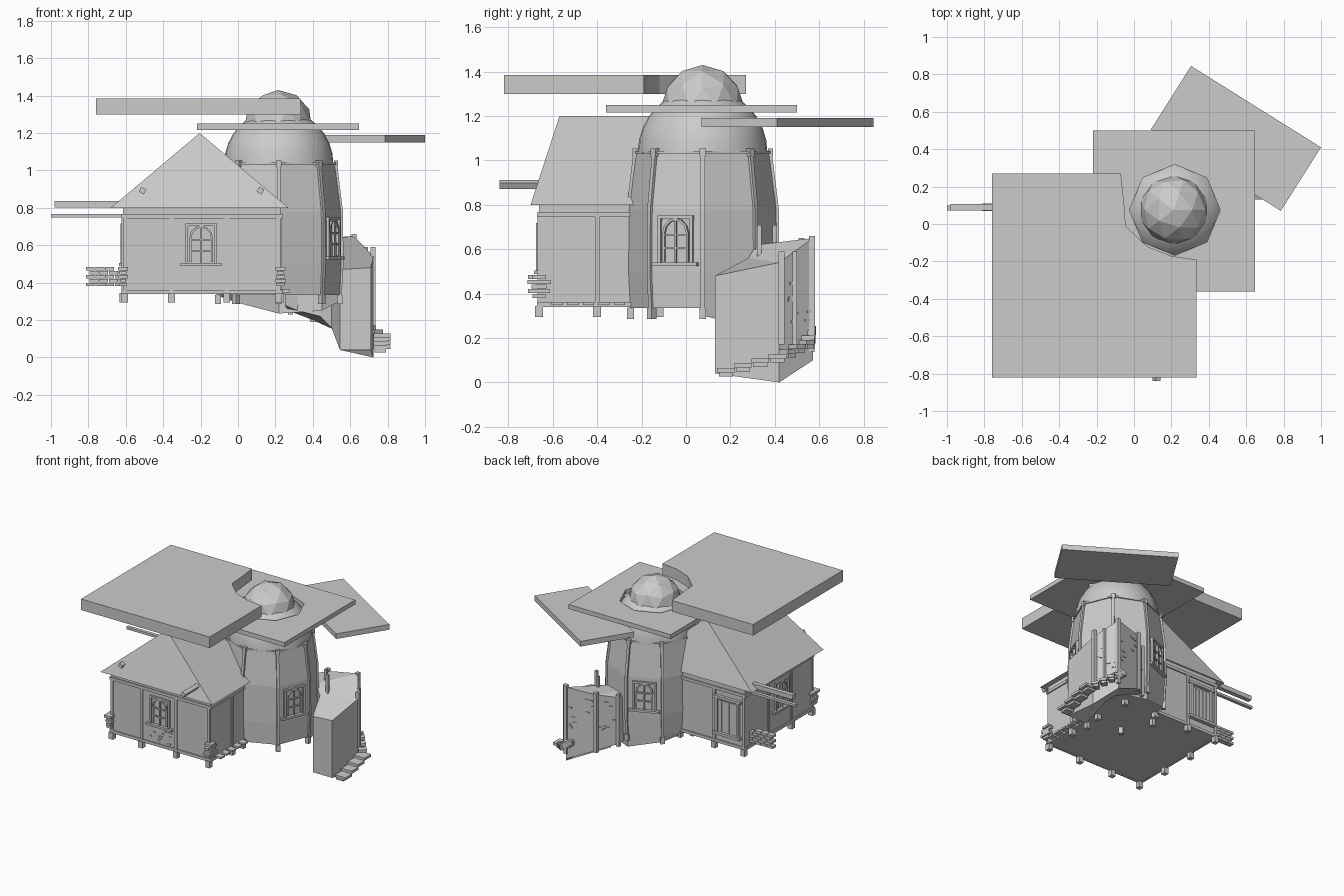
import bpy, bmesh, math, random
from mathutils import Vector, Matrix

if "Cube" in bpy.data.objects:
    bpy.data.objects.remove(bpy.data.objects["Cube"])

random.seed(4)
TX, TY = 0.218, 0.075          # tower axis


def finish(name, bm):
    bmesh.ops.recalc_face_normals(bm, faces=bm.faces)
    me = bpy.data.meshes.new(name)
    bm.to_mesh(me)
    bm.free()
    ob = bpy.data.objects.new(name, me)
    bpy.context.collection.objects.link(ob)
    return ob


def add_box(bm, c, s, rot=0.0, tilt=0.0):
    m = (Matrix.Translation(Vector(c)) @ Matrix.Rotation(rot, 4, 'Z')
         @ Matrix.Rotation(tilt, 4, 'Y') @ Matrix.Diagonal((*s, 1)))
    bmesh.ops.create_cube(bm, size=1, matrix=m)


def boxes(name, items):
    bm = bmesh.new()
    for it in items:
        add_box(bm, *it)
    return finish(name, bm)


def add_loft(bm, rings):
    vs = [[bm.verts.new(p) for p in r] for r in rings]
    n = len(rings[0])
    for a, b in zip(vs, vs[1:]):
        for i in range(n):
            j = (i + 1) % n
            bm.faces.new((a[i], a[j], b[j], b[i]))
    bm.faces.new(vs[0])
    bm.faces.new(vs[-1])


def loft(name, rings):
    bm = bmesh.new()
    add_loft(bm, rings)
    return finish(name, bm)


def slab(name, pts, z0, z1):
    return loft(name, [[(x, y, z) for x, y in pts] for z in (z0, z1)])


def octagon(r, z):
    return [(TX + r * math.cos(k * math.pi / 4), TY + r * math.sin(k * math.pi / 4), z)
            for k in range(8)]


# Three stacked flat slabs
slab("upper_slab", [(-.76, -.82), (.333, -.82), (.333, -.19), (.2, -.172), (.07, -.12),
                    (-.045, -.01), (-.05, .08), (-.07, .27), (-.76, .27)], 1.30, 1.385)
slab("lower_slab", [(.305, .845), (1.0, .41), (.785, .07), (.09, .505)], 1.15, 1.19)
bm = bmesh.new()
sq = [(.647, .075), (.647, .5), (TX, .5), (-.22, .5), (-.22, .075), (-.22, -.36), (TX, -.36), (.647, -.36)]
lay = [[bm.verts.new(p) for p in ring] for ring in (
    [(x, y, 1.25) for x, y in sq], octagon(.243, 1.25),
    octagon(.243, 1.216), [(x, y, 1.216) for x, y in sq])]
for k in range(4):
    a, b = lay[k], lay[(k + 1) % 4]
    for i in range(8):
        j = (i + 1) % 8
        bm.faces.new((a[i], a[j], b[j], b[i]))
finish("middle_slab", bm)

# Octagonal tower and rim
PROFILE = [(.335, .33), (.50, .338), (.78, .335), (1.03, .303)]
loft("tower", [octagon(r, z) for z, r in PROFILE])
loft("tower_rim", [octagon(.312, 1.03), octagon(.312, 1.042)])

# Back walls of the tower hang lower than the front
bm = bmesh.new()
top = [bm.verts.new(p) for p in octagon(.33, .335)[:5]]
low = [bm.verts.new((*p[:2], z)) for p, z in zip(octagon(.325, 0)[:5], (.30, .25, .235, .295, .33))]
for i in range(4):
    bm.faces.new((top[i], top[i + 1], low[i + 1], low[i]))
finish("tower_skirt", bm)

# Corner posts follow the tower taper
bm = bmesh.new()
for k in range(8):
    a = k * math.pi / 4
    u, t = Vector((math.cos(a), math.sin(a), 0)), Vector((-math.sin(a), math.cos(a), 0))
    rings = []
    for z, r in [(.285, .325), (.5, .338), (.78, .335), (1.045, .303)]:
        c = Vector((TX, TY, z)) + u * r
        rings.append([c + u * p * .008 + t * q * .010 for p, q in ((-1, -1), (1, -1), (1, 1), (-1, 1))])
    add_loft(bm, rings)
    add_box(bm, Vector((TX, TY, .31)) + u * .325, (.03, .03, .05), a)
    add_box(bm, Vector((TX, TY, 1.035)) + u * .305, (.022, .03, .035), a)
finish("tower_posts", bm)

# Smooth dome with a faceted ball on top
bpy.ops.mesh.primitive_uv_sphere_add(segments=32, ring_count=16, radius=.292, location=(TX, TY, 1.035))
dome = bpy.context.object
dome.name = "dome"
bm = bmesh.new()
bm.from_mesh(dome.data)
bmesh.ops.delete(bm, geom=[v for v in bm.verts if v.co.z < -.01], context='VERTS')
bm.to_mesh(dome.data)
bm.free()
bpy.ops.object.shade_smooth_by_angle()
bpy.ops.mesh.primitive_ico_sphere_add(subdivisions=2, radius=.187, location=(TX - .004, TY, 1.243))
bpy.context.object.name = "faceted_ball"

# House body and hipped gable roof
X0, X1, Y0, Y1 = -.615, .228, -.662, .16
slab("house_walls", [(X0, Y0), (X1, Y0), (X1, Y1), (X0, Y1)], .34, .80)
bm = bmesh.new()
v = [bm.verts.new(p) for p in [(-.68, -.70, .8), (.27, -.70, .8), (.27, .17, .8), (-.68, .17, .8),
                               (-.205, -.57, 1.2), (-.205, .05, 1.2)]]
for f in ((0, 1, 4), (1, 2, 5, 4), (2, 3, 5), (3, 0, 4, 5), (3, 2, 1, 0)):
    bm.faces.new([v[i] for i in f])
finish("roof", bm)

# House posts and horizontal trim
post = []
for x in (-.605, -.355, -.06, .216):
    for y in (Y0, Y1):
        post += [((x, y, .545), (.022, .016, .43)), ((x, y, .32), (.036, .036, .05))]
for y in (-.4, -.12):
    for x in (X0, X1):
        post += [((x, y, .545), (.016, .022, .43)), ((x, y, .32), (.036, .036, .05))]
for z in (.35, .755):
    post += [((-.19, y, z), (.86, .018, .022)) for y in (Y0, Y1)]
    post += [((x, -.25, z), (.018, .84, .022)) for x in (X0, X1)]
boxes("house_timbers", post)

# Beams poking out of the roof and the left side
boxes("beams", [((.12, -.73, .892), (.03, .22, .03), 0, .5), ((-.51, -.63, .892), (.03, .14, .03), 0, .5),
                ((-.79, .09, .82), (.38, .034, .034)), ((-.80, .085, .757), (.40, .026, .018))])


# Arched windows
def window(name, c, ang):
    bm = bmesh.new()

    def bar(x, z, w, h, d=.02, tilt=0.0):
        add_box(bm, (x, 0, z), (w, d, h), 0, tilt)
    for s in (-1, 1):
        bar(s * .078, 0, .014, .22, .026)
        bar(s * .057, -.035, .010, .12)
    bar(0, .105, .17, .014, .026)
    bar(0, -.108, .22, .016, .045)
    bar(0, 0, .008, .2)
    for z in (-.035, .025):
        bar(0, z, .11, .008)
    # ring of straight pieces around the arch
    for k in range(6):
        a = math.pi * (k + .5) / 6
        bar(.057 * math.cos(a), .025 + .068 * math.sin(a), .010, .036, .022, -a)
    ob = finish(name, bm)
    ob.location = c
    ob.rotation_euler = (0, 0, ang + math.pi / 2)


window("front_window", (-.197, Y0, .605), -math.pi / 2)
window("left_window", (X0, -.28, .605), math.pi)
for i, deg in enumerate((-22.5, 112.5)):
    a = math.radians(deg)
    window("tower_window_%d" % i, (TX + .313 * math.cos(a), TY + .313 * math.sin(a), .64), a)

# Plank door on the back wall
boxes("back_door", [((-.47 + k * .032, Y1, .55), (.029, .018, .24)) for k in (-2, -1, 0, 1, 2)]
      + [((-.47 + s * .09, Y1, .555), (.02, .04, .29)) for s in (-1, 1)]
      + [((-.47, Y1, .695), (.23, .045, .02)), ((-.47, Y1, .42), (.23, .06, .02))])

# Stacked stones at the house corners and below the window
stones = []
for row in range(5):
    z = .39 + row * .021
    for k in range(4 - (row == 4)):
        stones.append(((-.79 + k * .052 + (row % 2) * .02, .09, z), (.048, .04, .018)))
    for x in (X0, X1):
        stones.append(((x, Y0, z), (random.uniform(.03, .06), random.uniform(.05, .11), .018)))
for k in range(14):
    stones.append(((random.uniform(-.32, -.09), Y0, random.uniform(.37, .48)), (.02, .008, .010)))
for k in range(5):
    stones.append(((X1 + .02, -.58 + k * .07, .355), (.06, .05, .014)))
boxes("stones", stones)

# Curved stair wall: cross-sections (outer xy, inner xy, bottoms, tops)
SECT = [((.71, .13), (.545, .13), .04, .04, .48, .47),
        ((.725, .42), (.50, .28), .0, .16, .54, .56),
        ((.62, .572), (.44, .32), .10, .22, .65, .62),
        ((.40, .52), (.32, .36), .20, .25, .63, .62),
        ((.27, .41), (.25, .34), .25, .28, .60, .60)]
loft("stair_wall", [[(*o, b0), (*o, t0), (*i, t1), (*i, b1)] for o, i, b0, b1, t0, t1 in SECT])
boxes("stair_posts", [((.722, .43, .38), (.028, .028, .42)), ((.685, .49, .38), (.02, .02, .42)),
                      ((.62, .568, .40), (.026, .026, .52)), ((.40, .52, .42), (.028, .028, .46)),
                      ((.28, .42, .43), (.026, .026, .4)), ((.53, .33, .63), (.02, .02, .16)),
                      ((.47, .40, .65), (.02, .02, .12))])

# Steps climbing along the outside of the stair wall
PATH = [Vector((.77, .18)), Vector((.77, .42)), Vector((.655, .55)), Vector((.58, .555))]
steps = []
N = 10
for k in range(N):
    t = k / (N - 1) * 2.9
    i = int(t)
    p = PATH[i].lerp(PATH[i + 1], t - i)
    d = PATH[i + 1] - PATH[i]
    w = .08 if i == 0 else .05
    turn = math.atan2(d.y, d.x) - math.pi / 2
    steps.append(((p.x, p.y, .055 + k * .021), (.09 if i == 0 else .06, w, .02), turn))
    steps.append(((p.x - .01, p.y, .04 + k * .021), (.06, w * .8, .025), turn))
boxes("steps", steps)

# Loose bricks on the outer stair wall
bricks = []
for (o, _, b0, _, t0, _), (o2, _, b2, _, t2, _) in zip(SECT[1:], SECT[2:]):
    for k in range(9):
        f, g = random.uniform(.1, .9), random.uniform(.3, .9)
        p = Vector(o).lerp(Vector(o2), f)
        lo, hi = b0 + (b2 - b0) * f, t0 + (t2 - t0) * f
        bricks.append(((p.x, p.y, lo + (hi - lo) * g), (.028, .010, .012),
                       math.atan2(o2[1] - o[1], o2[0] - o[0])))
boxes("wall_bricks", bricks)
